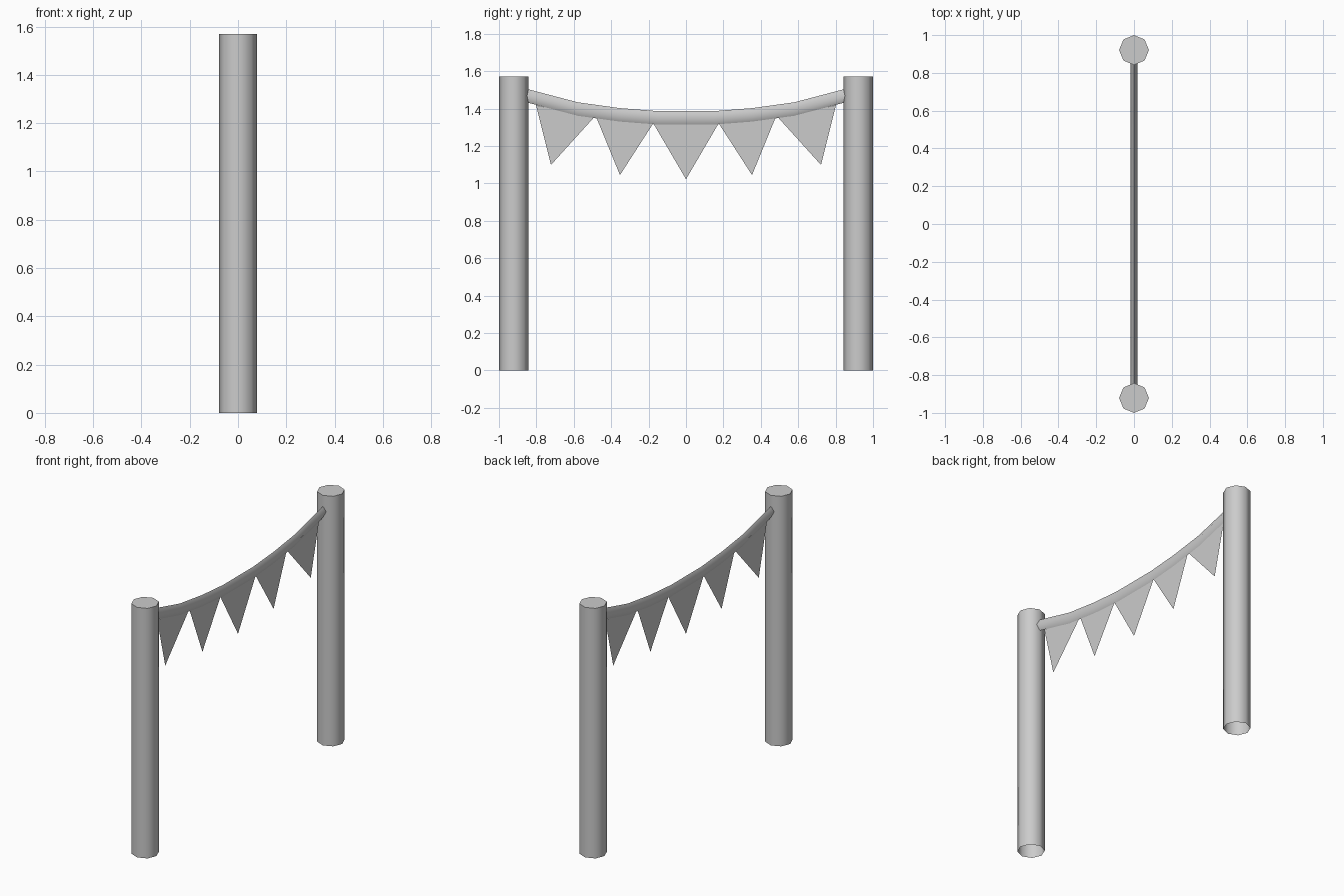
import bpy, bmesh
from math import cos, sin, tau, radians

if "Cube" in bpy.data.objects:
    bpy.data.objects.remove(bpy.data.objects["Cube"], do_unlink=True)

grey = bpy.data.materials.new("plain_grey")
grey.use_nodes = True
COLOUR = (0.6, 0.6, 0.6, 1)
grey.diffuse_color = COLOUR
grey.node_tree.nodes["Principled BSDF"].inputs["Base Color"].default_value = COLOUR


def finish(name, bm, smooth=True):
    """Turn a bmesh into a named object."""
    mesh = bpy.data.meshes.new(name)
    bm.to_mesh(mesh)
    bm.free()
    mesh.materials.append(grey)
    obj = bpy.data.objects.new(name, mesh)
    bpy.context.collection.objects.link(obj)
    if smooth:
        bpy.ops.object.select_all(action="DESELECT")
        obj.select_set(True)
        bpy.context.view_layer.objects.active = obj
        bpy.ops.object.shade_smooth_by_angle(angle=radians(60))
    return obj


def loft(bm, rings):
    """Bridge successive closed rings with quads; return the vertex rings."""
    loops = [[bm.verts.new(p) for p in ring] for ring in rings]
    for a, b in zip(loops, loops[1:]):
        for i in range(len(a)):
            j = (i + 1) % len(a)
            bm.faces.new((a[i], a[j], b[j], b[i]))
    return loops


# Posts: eight-sided, capped on top and open underneath
RADIUS, HEIGHT = 0.079, 1.57
for name, side in (("front_post", -1), ("back_post", 1)):
    bm = bmesh.new()
    rings = [[(RADIUS * cos(tau * i / 8), side * (1 - RADIUS) + RADIUS * sin(tau * i / 8), z)
              for i in range(8)] for z in (0, HEIGHT)]
    bm.faces.new(loft(bm, rings)[-1])
    finish(name, bm)

# Sagging rope: narrow diamond section swept between the posts
half = [(0.86, 1.471), (0.578, 1.397), (0.353, 1.366), (0.15, 1.35)]
path = [(-y, z) for y, z in half] + half[::-1]
bm = bmesh.new()
loops = loft(bm, [[(0.018, y, z), (0, y, z + 0.036), (-0.018, y, z), (0, y, z - 0.036)]
                  for y, z in path])
bm.faces.new(loops[0])
bm.faces.new(loops[-1])
bmesh.ops.recalc_face_normals(bm, faces=bm.faces)
finish("rope", bm)

# Pennants: single flat triangles hanging from the rope
outer = [(-0.802, 1.418), (-0.722, 1.098), (-0.495, 1.349)]
inner = [(-0.478, 1.349), (-0.353, 1.044), (-0.178, 1.316)]
middle = [(-0.172, 1.316), (0, 1.022), (0.172, 1.316)]
pennants = [outer, inner, middle] + [[(-y, z) for y, z in t[::-1]] for t in (inner, outer)]
for n, tri in enumerate(pennants, 1):
    bm = bmesh.new()
    bm.faces.new([bm.verts.new((0, y, z)) for y, z in tri])
    finish(f"pennant_{n}", bm, smooth=False)
